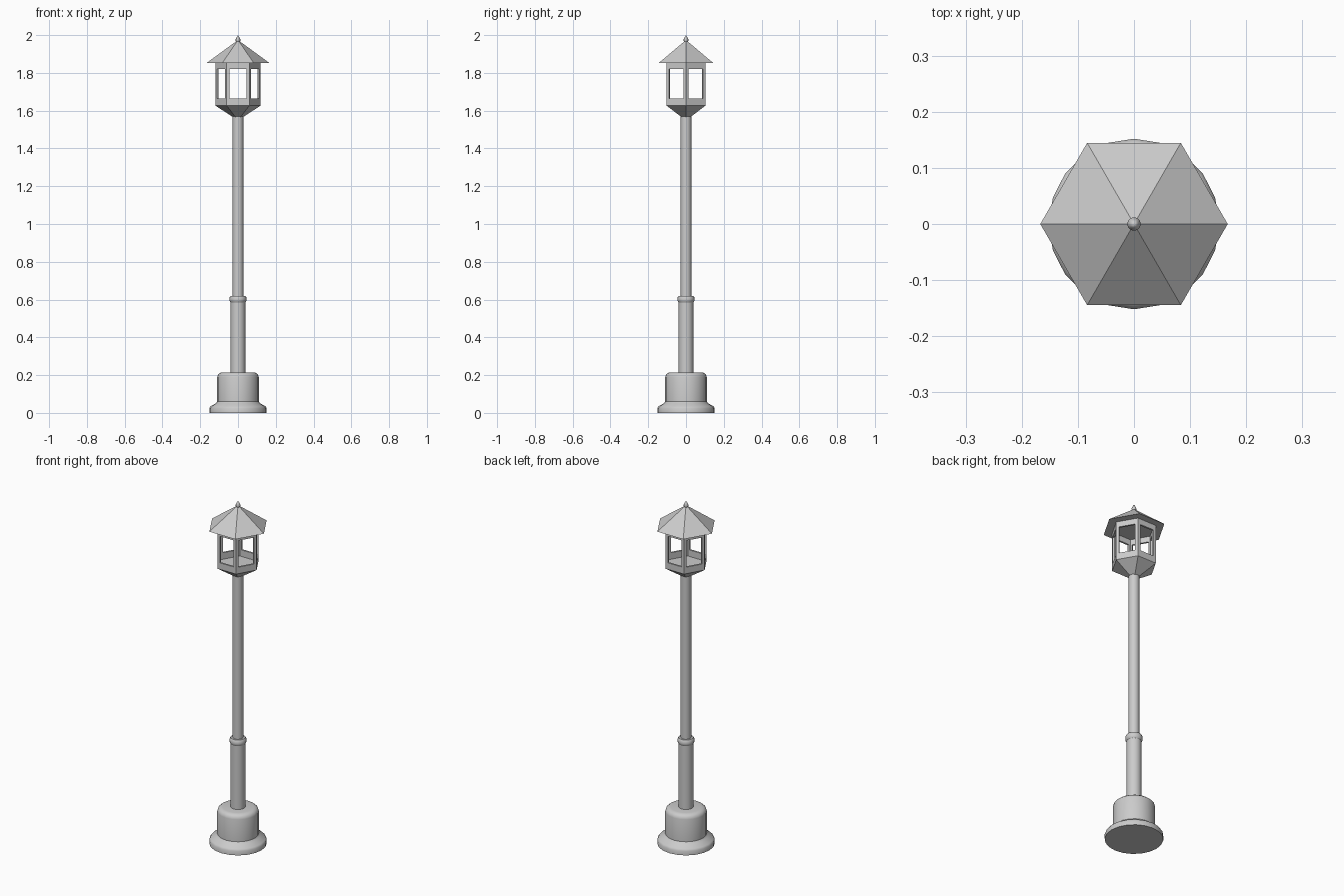
import bpy, bmesh
from math import cos, sin, tau

if "Cube" in bpy.data.objects:
    bpy.data.objects.remove(bpy.data.objects["Cube"])


def lathe(name, profile, sides, smooth=True, caps=True):
    """Revolve (radius, z) points from bottom to top around the z axis."""
    bm = bmesh.new()
    rings = []
    for r, z in profile:
        if r == 0:
            rings.append([bm.verts.new((0, 0, z))] * sides)
        else:
            rings.append([bm.verts.new((r * cos(tau * i / sides), r * sin(tau * i / sides), z))
                          for i in range(sides)])
    for a, b in zip(rings, rings[1:]):
        for i in range(sides):
            j = (i + 1) % sides
            bm.faces.new(dict.fromkeys((a[i], a[j], b[j], b[i])))
    if caps:
        if profile[0][0]:
            bm.faces.new(rings[0][::-1])
        if profile[-1][0]:
            bm.faces.new(rings[-1])
    mesh = bpy.data.meshes.new(name)
    bm.to_mesh(mesh)
    bm.free()
    obj = bpy.data.objects.new(name, mesh)
    bpy.context.collection.objects.link(obj)
    if smooth:
        bpy.ops.object.select_all(action='DESELECT')
        obj.select_set(True)
        bpy.context.view_layer.objects.active = obj
        bpy.ops.object.shade_smooth_by_angle(angle=0.6)
    return obj


# Round foot with a flared rim and a softened shoulder
lathe("base", [(0.152, 0), (0.152, 0.025), (0.146, 0.035), (0.118, 0.05), (0.11, 0.06),
               (0.11, 0.19), (0.106, 0.203), (0.095, 0.212), (0.08, 0.215)], 20)

# Thick lower post ending in a collar
lathe("lower_post", [(0.039, 0.21), (0.039, 0.585), (0.044, 0.592), (0.045, 0.6),
                     (0.044, 0.612), (0.039, 0.62)], 20)

# Slim upper pole
lathe("upper_pole", [(0.028, 0.615), (0.028, 1.58)], 20)

# Hexagonal cup that forms the lantern floor
lathe("lantern_cup", [(0.028, 1.567), (0.12, 1.627)], 6, smooth=False)

# Six-sided lantern frame with a window opening in every panel
frame = lathe("lantern_frame", [(0.12, 1.627), (0.12, 1.852)], 6, smooth=False, caps=False)
bm = bmesh.new()
bm.from_mesh(frame.data)
panes = bm.faces[:]
bmesh.ops.inset_individual(bm, faces=panes, thickness=0.022)
for pane in panes:
    for v in pane.verts:
        v.co.z = 1.665 if v.co.z < 1.74 else 1.82
bmesh.ops.delete(bm, geom=panes, context='FACES')
bm.to_mesh(frame.data)
bm.free()
wall = frame.modifiers.new("wall", 'SOLIDIFY')
wall.thickness = 0.01
wall.offset = -1
wall.use_even_offset = True

# Overhanging hexagonal roof
lathe("roof", [(0.167, 1.852), (0, 1.974)], 6, smooth=False)

# Small pointed finial
lathe("finial", [(0.008, 1.96), (0.012, 1.97), (0.012, 1.978), (0.008, 1.987), (0, 2.0)], 12)
